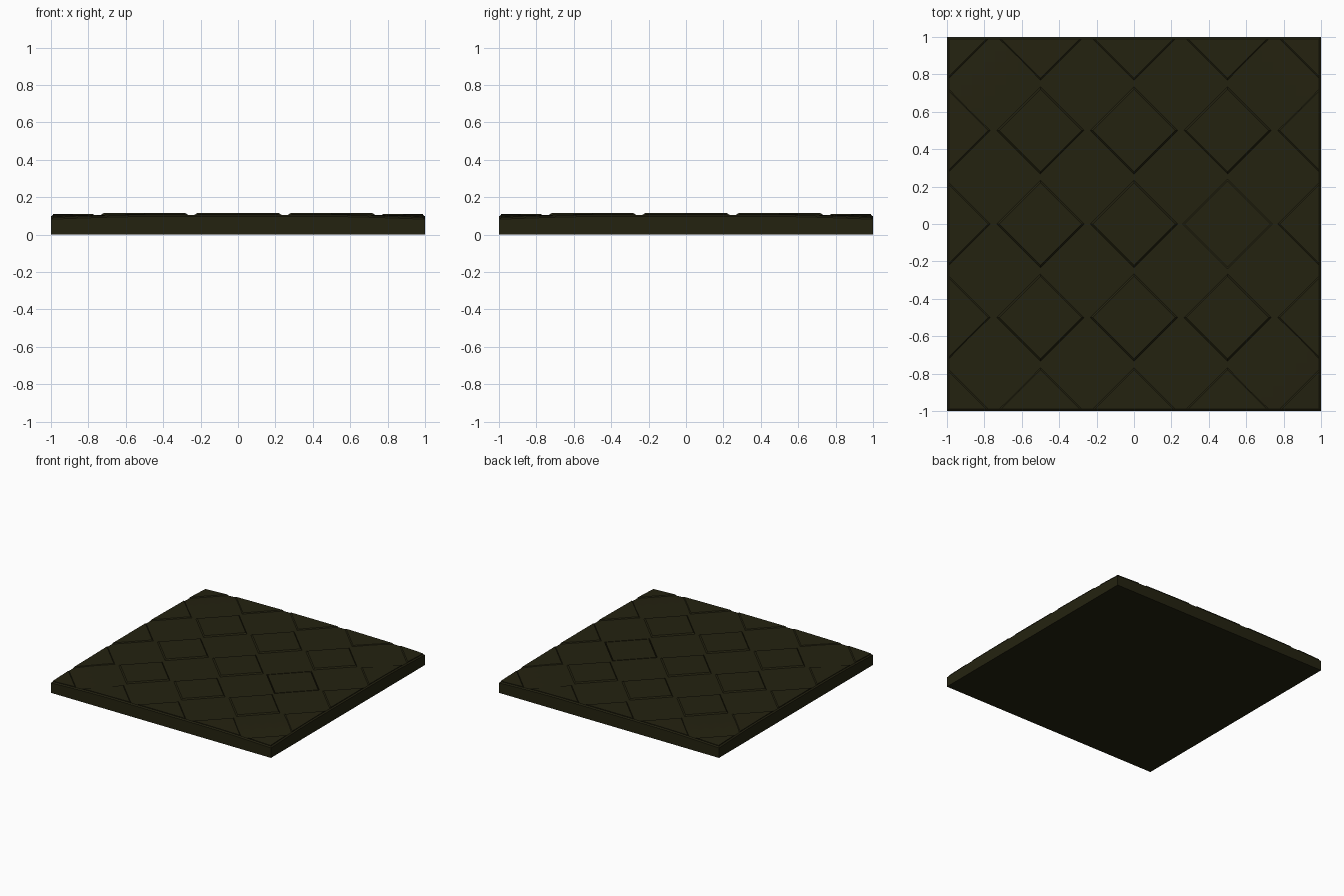
import bpy, bmesh
from mathutils import Vector

if "Cube" in bpy.data.objects:
    bpy.data.objects.remove(bpy.data.objects["Cube"])

BASE = 0.105      # level of the low diamonds
RAISE = 0.009     # height of the raised diamonds
EDGE = 0.99       # inner line of the worn rim

stone = bpy.data.materials.new("dark olive stone")
stone.diffuse_color = (0.0175, 0.0162, 0.0052, 1)
stone.use_nodes = True
stone.node_tree.nodes["Principled BSDF"].inputs["Base Color"].default_value = stone.diffuse_color


def dip(x, y):
    """Worn corners sink a little."""
    t = max(0.0, (abs(x) + abs(y) - 1.45) / 0.55)
    return 0.016 * min(t, 1) ** 1.5


def make(name, bm):
    bmesh.ops.recalc_face_normals(bm, faces=bm.faces[:])
    me = bpy.data.meshes.new(name)
    bm.to_mesh(me)
    bm.free()
    me.materials.append(stone)
    ob = bpy.data.objects.new(name, me)
    bpy.context.collection.objects.link(ob)
    return ob


def diamond(bm, cx, cy, r0, r1, z0, z1):
    """Diamond block, r0 at the bottom and r1 at the top."""
    dirs = [(1, 0), (0, 1), (-1, 0), (0, -1)]
    lo = [bm.verts.new((cx + r0 * a, cy + r0 * b, z0)) for a, b in dirs]
    hi = [bm.verts.new((cx + r1 * a, cy + r1 * b, z1)) for a, b in dirs]
    bm.faces.new(lo[::-1])
    bm.faces.new(hi)
    for i in range(4):
        j = (i + 1) % 4
        bm.faces.new((lo[i], lo[j], hi[j], hi[i]))


# slab: gridded top, worn rim, straight sides
bm = bmesh.new()
bmesh.ops.create_grid(bm, x_segments=32, y_segments=32, size=EDGE)


def extrude_rim(scale, drop):
    rim = [e for e in bm.edges if e.is_boundary]
    new = bmesh.ops.extrude_edge_only(bm, edges=rim)["geom"]
    for v in new:
        if isinstance(v, bmesh.types.BMVert):
            v.co.x *= scale
            v.co.y *= scale
            v.co.z = drop(v.co)


for v in bm.verts:
    v.co.z = BASE - dip(v.co.x, v.co.y)
extrude_rim(1 / EDGE, lambda c: c.z - 0.008)
extrude_rim(1, lambda c: 0.0)
bmesh.ops.holes_fill(bm, edges=[e for e in bm.edges if e.is_boundary], sides=0)
slab = make("slab", bm)

# socket for the loose tile
bm = bmesh.new()
diamond(bm, 0.5, 0, 0.24, 0.24, BASE - 0.02, BASE + 0.05)
cutter = make("socket_cutter", bm)
cutter.hide_render = True
cutter.hide_set(True)
mod = slab.modifiers.new("socket", "BOOLEAN")
mod.operation = "DIFFERENCE"
mod.object = cutter
mod.solver = "EXACT"

# loose flush tile
bm = bmesh.new()
diamond(bm, 0.5, 0, 0.23, 0.23, BASE - 0.021, BASE)
make("loose_tile", bm)

# raised diamonds, trimmed at the slab edge
bm = bmesh.new()
for i in range(-2, 3):
    for j in range(-2, 3):
        if (i, j) != (1, 0):
            diamond(bm, i * 0.5, j * 0.5, 0.237, 0.22, BASE - 0.003, BASE + RAISE)
for n in ((1, 0, 0), (-1, 0, 0), (0, 1, 0), (0, -1, 0)):
    n = Vector(n)
    cut = bmesh.ops.bisect_plane(bm, geom=bm.verts[:] + bm.edges[:] + bm.faces[:],
                                 plane_co=n * EDGE, plane_no=n, clear_outer=True)
    bmesh.ops.holes_fill(bm, edges=[e for e in bm.edges if e.is_boundary], sides=0)
for v in bm.verts:
    # tiles on the border sit slightly lower
    edge = 0.003 if max(abs(v.co.x), abs(v.co.y)) > 0.77 and v.co.z > BASE else 0
    v.co.z -= dip(v.co.x, v.co.y) + edge
make("raised_tiles", bm)
